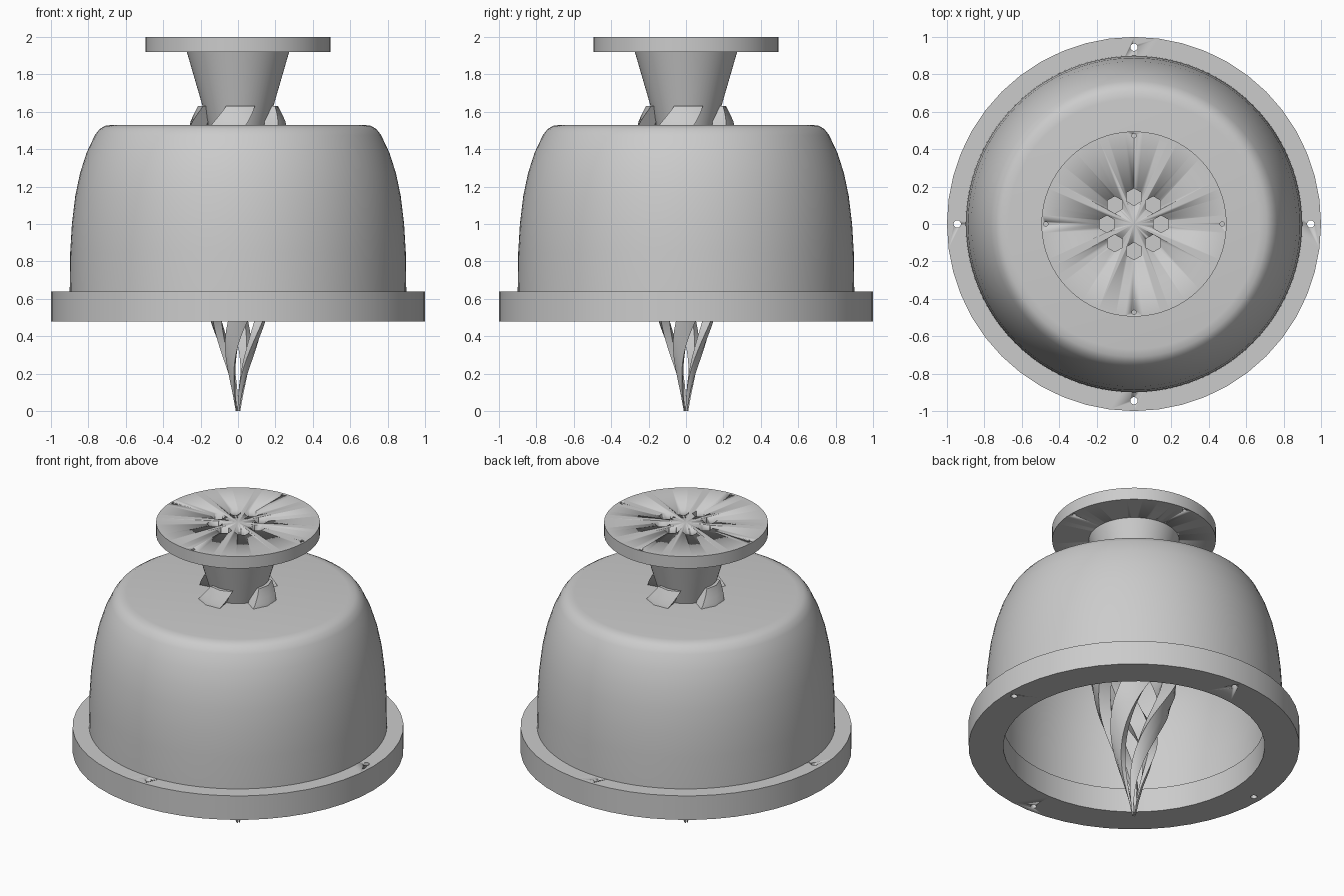
import bpy, bmesh, math

if "Cube" in bpy.data.objects:
    bpy.data.objects.remove(bpy.data.objects["Cube"])

gray = bpy.data.materials.new("metal gray")
gray.diffuse_color = (0.6, 0.6, 0.6, 1)
gray.use_nodes = True
gray.node_tree.nodes["Principled BSDF"].inputs["Base Color"].default_value = gray.diffuse_color


def finish(bm, name, angle=35):
    bmesh.ops.recalc_face_normals(bm, faces=bm.faces[:])
    me = bpy.data.meshes.new(name)
    bm.to_mesh(me)
    bm.free()
    me.materials.append(gray)
    ob = bpy.data.objects.new(name, me)
    bpy.context.collection.objects.link(ob)
    bpy.ops.object.select_all(action='DESELECT')
    ob.select_set(True)
    bpy.context.view_layer.objects.active = ob
    bpy.ops.object.shade_smooth_by_angle(angle=math.radians(angle))
    return ob


def lathe(name, profile, n, closed=False, angle=35):
    """Revolve (radius, z) points around z; radius-zero ends become caps."""
    bm = bmesh.new()
    rings = []
    for r, z in profile:
        if r == 0:
            rings.append([bm.verts.new((0, 0, z))] * n)
        else:
            rings.append([bm.verts.new((r * math.cos(2 * math.pi * i / n),
                                        r * math.sin(2 * math.pi * i / n), z))
                          for i in range(n)])
    pairs = list(zip(rings, rings[1:])) + ([(rings[-1], rings[0])] if closed else [])
    for a, b in pairs:
        for i in range(n):
            j = (i + 1) % n
            bm.faces.new(list(dict.fromkeys((a[i], a[j], b[j], b[i]))))
    return finish(bm, name, angle)


def drill(ob, holes):
    """Cut vertical holes given as (count, ring radius, hole radius, sides, z0, z1)."""
    bm = bmesh.new()
    for count, ring, rad, sides, z0, z1 in holes:
        for k in range(count):
            a = 2 * math.pi * k / count
            made = bmesh.ops.create_cone(bm, cap_ends=True, segments=sides,
                                         radius1=rad, radius2=rad, depth=z1 - z0)
            bmesh.ops.translate(bm, verts=made['verts'],
                                vec=(ring * math.cos(a), ring * math.sin(a), (z0 + z1) / 2))
    cutter = finish(bm, "hole_cutter")
    cutter.hide_render = True
    mod = ob.modifiers.new("holes", 'BOOLEAN')
    mod.operation, mod.solver, mod.object = 'DIFFERENCE', 'EXACT', cutter
    # evaluate the cut and keep the result as the part's mesh
    bpy.context.view_layer.update()
    deps = bpy.context.evaluated_depsgraph_get()
    cut = bpy.data.meshes.new_from_object(ob.evaluated_get(deps))
    ob.modifiers.clear()
    ob.data = cut
    bpy.data.objects.remove(cutter)


# hollow bell housing
inner = [(0, 1.45), (0.64, 1.45), (0.69, 1.42), (0.74, 1.33), (0.78, 1.2),
         (0.805, 1.05), (0.82, 0.85), (0.82, 0.63)]
outer = [(0.9, 0.63), (0.897, 0.85), (0.888, 1.0), (0.87, 1.15), (0.845, 1.27),
         (0.81, 1.38), (0.765, 1.475), (0.74, 1.508), (0.71, 1.525), (0.67, 1.53), (0, 1.53)]
lathe("bell_housing", inner + outer, 96)

# bolted base flange
base = lathe("base_flange", [(0.79, 0.48), (1.0, 0.48), (1.0, 0.64), (0.79, 0.64)],
             48, closed=True)
drill(base, [(4, 0.945, 0.02, 12, 0.4, 0.7)])

# tapered neck
lathe("neck", [(0, 1.46), (0.14, 1.46), (0.275, 1.925), (0, 1.925)], 64)

# top flange with a ring of hexagonal ports and small bolt holes
top = lathe("top_flange", [(0, 1.92), (0.495, 1.92), (0.495, 2.0), (0, 2.0)], 64)
drill(top, [(8, 0.145, 0.046, 6, 1.9, 2.1), (4, 0.472, 0.012, 10, 1.9, 2.1)])

# four spiral blades: teardrop envelope as (z, outer radius)
envelope = [(0, 0.012), (0.1, 0.03), (0.2, 0.055), (0.3, 0.086), (0.48, 0.142),
            (0.7, 0.207), (0.9, 0.255), (1.15, 0.29), (1.35, 0.288), (1.53, 0.258), (1.63, 0.208)]


def envelope_radius(z):
    for (z0, r0), (z1, r1) in zip(envelope, envelope[1:]):
        if z <= z1:
            return r0 + (r1 - r0) * (z - z0) / (z1 - z0)
    return envelope[-1][1]


for k in range(4):
    bm = bmesh.new()
    steps, half, rows = 60, 0.38, []
    for s in range(steps + 1):
        z = 1.63 * s / steps
        r = envelope_radius(z)
        mid = math.radians(-94) + 2.8 * (z - 1.58) + k * math.pi / 2
        section = [(r, -half), (r * 1.03, 0), (r, half), (r * 0.66, half), (r * 0.66, -half)]
        rows.append([bm.verts.new((q * math.cos(mid + a), q * math.sin(mid + a), z))
                     for q, a in section])
    for a, b in zip(rows, rows[1:]):
        for i in range(5):
            j = (i + 1) % 5
            bm.faces.new((a[i], a[j], b[j], b[i]))
    bm.faces.new(rows[0])
    bm.faces.new(rows[-1])
    finish(bm, f"spiral_blade_{k + 1}")
